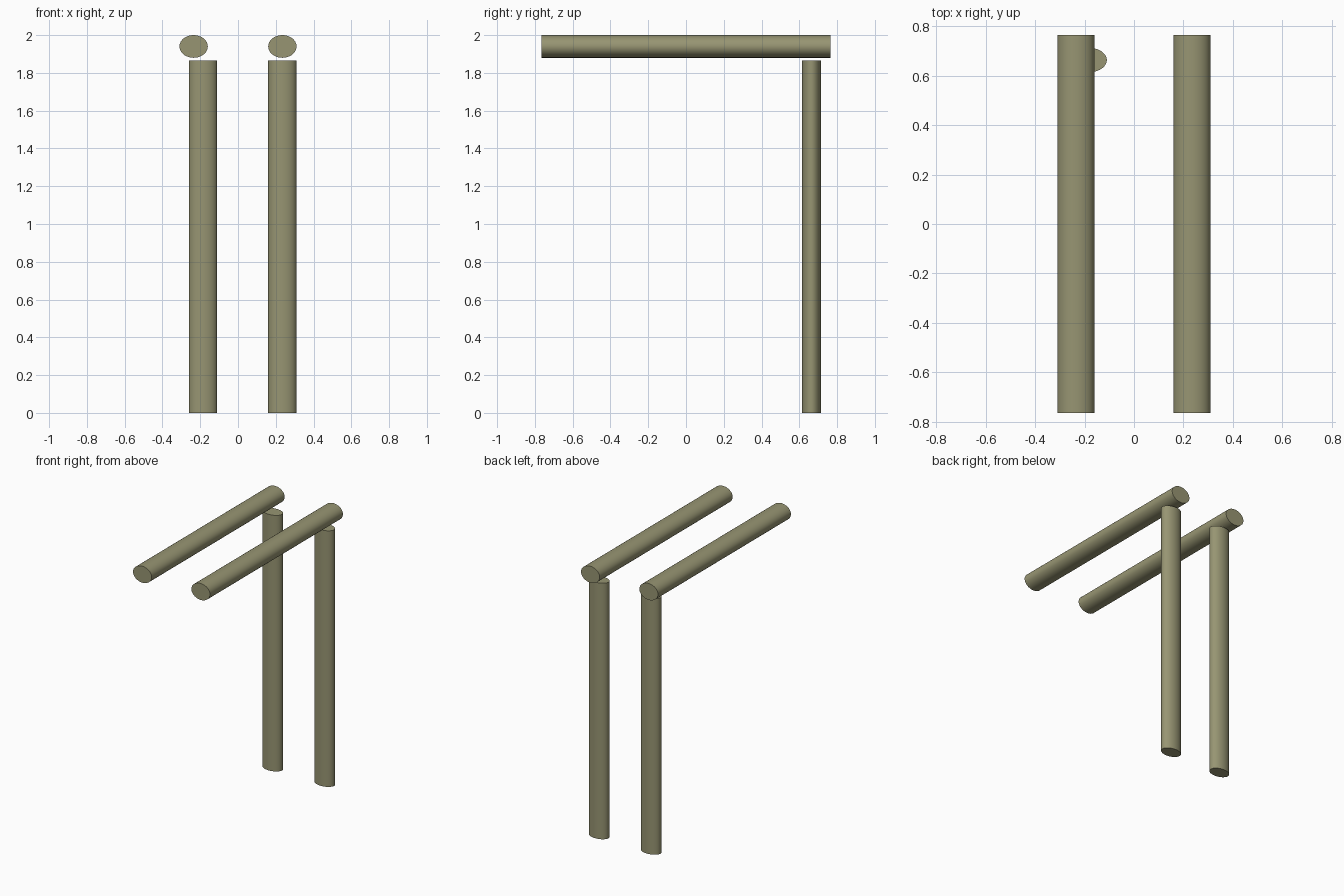
import bpy
import math

if "Cube" in bpy.data.objects:
    bpy.data.objects.remove(bpy.data.objects["Cube"])

olive = bpy.data.materials.new("olive")
olive.diffuse_color = (0.31, 0.30, 0.17, 1)
olive.use_nodes = True
olive.node_tree.nodes["Principled BSDF"].inputs["Base Color"].default_value = olive.diffuse_color


def rod(name, centre, size, along_y=False):
    """Oval rod: size = (width, thickness, length)."""
    bpy.ops.mesh.primitive_cylinder_add(vertices=48, radius=0.5, depth=1)
    ob = bpy.context.object
    ob.name = name
    ob.scale = size
    if along_y:
        ob.rotation_euler.x = math.radians(90)
    ob.location = centre
    bpy.ops.object.transform_apply(location=False, rotation=True, scale=True)
    ob.data.materials.append(olive)
    bpy.ops.object.shade_smooth_by_angle(angle=math.radians(30))
    return ob


# Horizontal top rails
for side, x in (("left", -0.235), ("right", 0.235)):
    rod(f"{side}_rail", (x, 0, 1.94), (0.15, 0.12, 1.53), along_y=True)

# Rear posts, stopping just under the rails; the left one sits further in
for side, x in (("left", -0.185), ("right", 0.235)):
    rod(f"{side}_post", (x, 0.664, 0.9325), (0.15, 0.10, 1.865))
